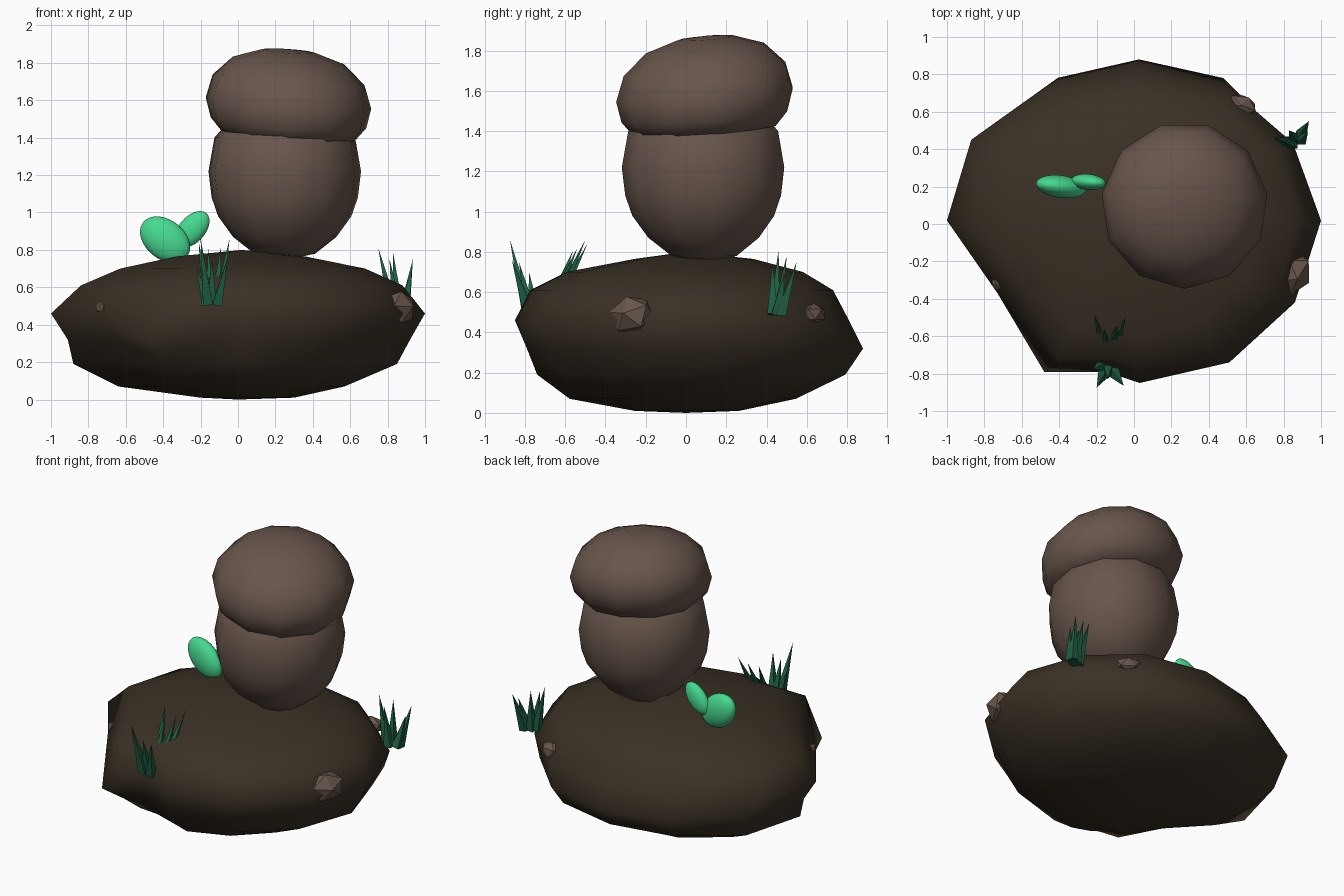
import bpy, bmesh, math
from mathutils import Vector, Euler

cube = bpy.data.objects.get("Cube")
if cube:
    bpy.data.objects.remove(cube)


def material(name, rgb):
    m = bpy.data.materials.new(name)
    m.use_nodes = True
    m.diffuse_color = (*rgb, 1)
    bsdf = next(n for n in m.node_tree.nodes if n.type == 'BSDF_PRINCIPLED')
    bsdf.inputs["Base Color"].default_value = (*rgb, 1)
    return m


soil = material("dark_soil", (0.042, 0.030, 0.018))
shell = material("brown_shell", (0.137, 0.092, 0.071))
leaf_green = material("bright_leaf_green", (0.062, 0.70, 0.28))
grass_green = material("dark_grass_green", (0.014, 0.115, 0.055))


def finish(bm, name, mat, smooth=True):
    bmesh.ops.recalc_face_normals(bm, faces=bm.faces)
    for f in bm.faces:
        f.smooth = smooth
    me = bpy.data.meshes.new(name)
    bm.to_mesh(me)
    bm.free()
    me.materials.append(mat)
    ob = bpy.data.objects.new(name, me)
    bpy.context.collection.objects.link(ob)
    return ob


def loft(name, rings, low, high, mat):
    """Skin stacked rings of points and close both ends with a fan."""
    bm = bmesh.new()
    loops = [[bm.verts.new(p) for p in ring] for ring in rings]
    n = len(loops[0])
    for a, b in zip(loops, loops[1:]):
        for i in range(n):
            j = (i + 1) % n
            bm.faces.new((a[i], a[j], b[j], b[i]))
    for ring, tip in ((loops[0], low), (loops[-1], high)):
        v = bm.verts.new(tip)
        for i in range(n):
            bm.faces.new((ring[i], ring[(i + 1) % n], v))
    return finish(bm, name, mat)


def round_rings(profile, centre, sides, turn, tilt_x=0, tilt_y=0):
    """Rings of (radius, height) about a centre, sheared to lean."""
    rings = []
    for r, z in profile:
        angles = [math.tau * (i + turn) / sides for i in range(sides)]
        spots = [(r * math.cos(a), r * math.sin(a)) for a in angles]
        rings.append([(centre[0] + x, centre[1] + y, z + tilt_x * x + tilt_y * y)
                      for x, y in spots])
    return rings


def ball(name, centre, size, mat, detail, rot, smooth=True):
    bm = bmesh.new()
    bmesh.ops.create_icosphere(bm, subdivisions=detail, radius=1)
    turn = Euler([math.radians(a) for a in rot]).to_matrix()
    for v in bm.verts:
        v.co = turn @ (v.co * Vector(size)) + Vector(centre)
    return finish(bm, name, mat, smooth)


# Mound: an uneven outline (x, y, spread of the foot),
# scaled level by level (z, left, right, back, front)
outline = [(-1, .02, 1), (-.73, -.37, .88), (-.48, -.79, .7), (-.15, -.79, 1), (.03, -.85, 1),
           (.51, -.74, .94), (.86, -.42, .97), (1, .02, 1), (.85, .47, 1), (.52, .78, 1),
           (.03, .88, 1), (-.44, .77, 1.05), (-.87, .49, 1)]
levels = [(.01, .2, .3, .3, .3), (.07, .64, .57, .62, .68), (.19, .88, .85, .9, .87),
          (.32, .91, .92, 1, .93), (.46, 1, 1, .92, 1), (.61, .84, .88, .83, .91),
          (.7, .63, .68, .66, .7), (.765, .33, .36, .38, .3)]
mound = []
for z, left, right, back, front in levels:
    ring = []
    for x, y, foot in outline:
        spread = foot + (1 - foot) * min(z / .46, 1)
        # the front corner sags below the middle
        sag = .68 if foot < .8 and z < .5 else 1
        ring.append((x * spread * (right if x > 0 else left),
                     y * spread * (back if y > 0 else front), z * sag))
    mound.append(ring)
loft("mound", mound, (0, 0, 0), (.02, 0, .8), soil)

# Nut body
body = [(.165, .78), (.28, .87), (.36, .98), (.395, 1.08), (.412, 1.22), (.38, 1.4), (.25, 1.55)]
loft("nut_body", round_rings(body, (.25, .093), 11, .25), (.25, .09, .745), (.25, .09, 1.6), shell)

# Cap: a tilted dome with a full rim
cap = [(.36, 1.405), (.42, 1.475), (.447, 1.58), (.41, 1.705), (.3, 1.81), (.14, 1.863)]
loft("nut_cap", round_rings(cap, (.27, .1), 11, .25, -.07, .08),
     (.27, .1, 1.38), (.24, .12, 1.876), shell)

# Sprout leaves
ball("leaf_large", (-.39, .2, .855), (.15, .06, .105), leaf_green, 4, (0, 38, -8))
ball("leaf_small", (-.245, .225, .91), (.115, .042, .07), leaf_green, 4, (0, -48, -5))


# Grass: four-sided blades fanning out from a base
def tuft(name, base, tips):
    bm = bmesh.new()
    base = Vector(base)
    for t in tips:
        tip = Vector(t)
        root = base.lerp(Vector((tip.x, tip.y, base.z)), .35)
        axis = (tip - root).normalized()
        u = axis.orthogonal().normalized() * .037
        w = axis.cross(u)
        ring = [bm.verts.new(root + d) for d in (u, w, -u, -w)]
        point = bm.verts.new(tip)
        bm.faces.new(ring)
        for i in range(4):
            bm.faces.new((ring[i], ring[(i + 1) % 4], point))
    return finish(bm, name, grass_green, False)


tuft("grass_front", (-.14, -.745, .51),
     [(-.2, -.875, .86), (-.055, -.865, .76), (-.14, -.83, .75), (-.22, -.78, .7),
      (-.21, -.49, .84), (-.16, -.56, .81), (-.09, -.54, .82), (-.045, -.5, .86)])
tuft("grass_side", (.87, .43, .49),
     [(.75, .46, .81), (.81, .43, .75), (.83, .5, .78), (.935, .55, .75), (.93, .49, .7)])

# Loose stones
ball("stone_large", (.85, -.265, .485), (.1, .125, .1), shell, 1, (10, 20, -25), False)
ball("stone_back", (.575, .635, .49), (.088, .06, .056), shell, 1, (0, 0, -20), False)
ball("stone_small", (-.737, -.325, .49), (.022, .038, .035), shell, 1, (0, 0, 30), False)
